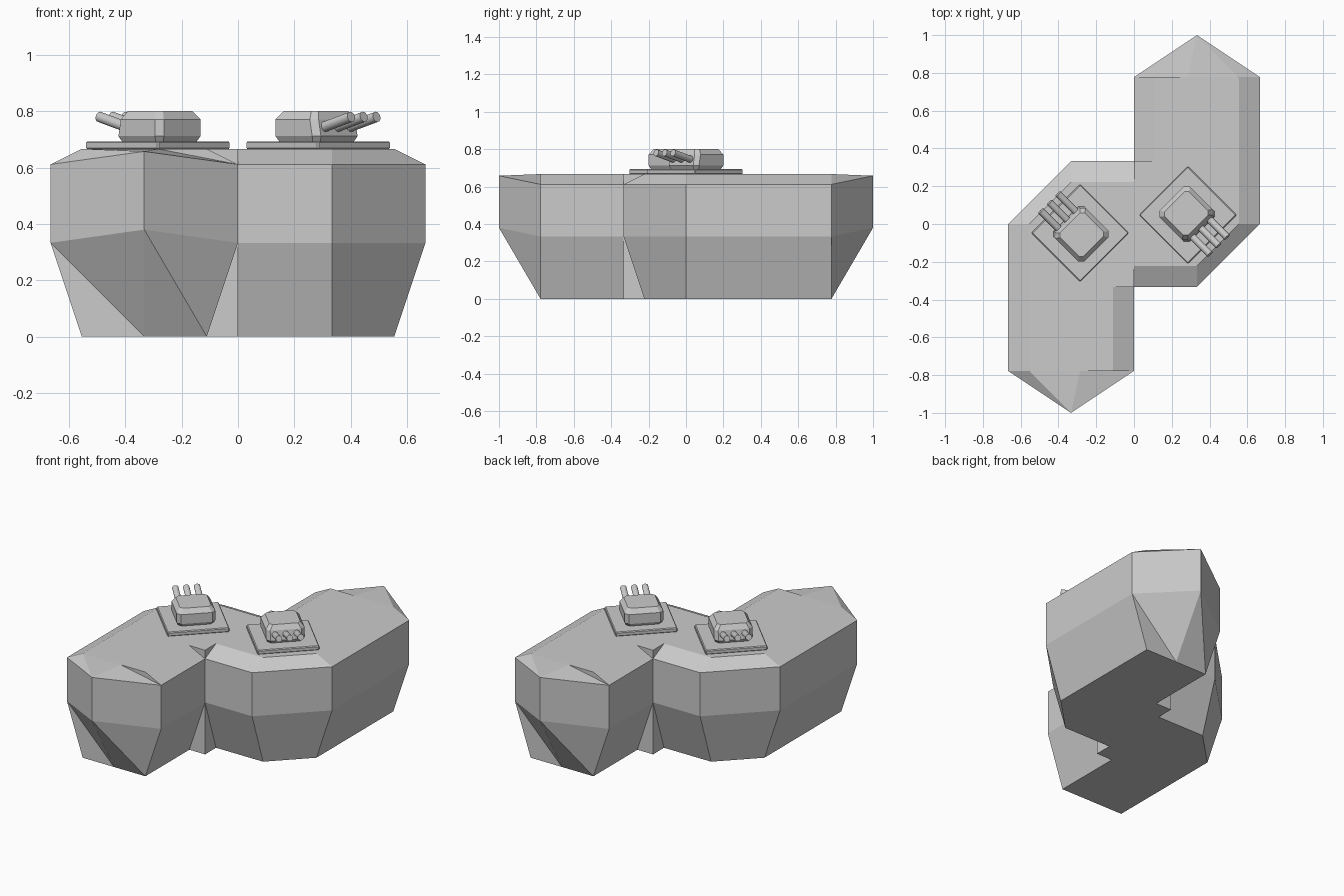
import bpy, bmesh, math
from mathutils import Matrix, Vector

if "Cube" in bpy.data.objects:
    bpy.data.objects.remove(bpy.data.objects["Cube"])


def finish(bm, name, matrix=None):
    bmesh.ops.recalc_face_normals(bm, faces=bm.faces)
    if matrix is not None:
        bm.transform(matrix)
    me = bpy.data.meshes.new(name)
    bm.to_mesh(me)
    bm.free()
    ob = bpy.data.objects.new(name, me)
    bpy.context.collection.objects.link(ob)
    return ob


# Hull: half outlines, repeated by a half turn about z
U = 1 / 9
RIM = {"A": (-6*U, 0), "B": (-6*U, -7*U), "T": (-3*U, -1), "C": (0, -7*U),
       "D": (0, -3*U), "E": (3*U, -3*U)}
CAP = {"a": (-5*U, 0), "b": (-5*U, -7*U), "k": (-3*U, -7*U), "c": (-U, -7*U),
       "d": (-U, -3*U), "e": (0, -3*U), "f": (0, -2*U), "g": (3*U, -2*U)}
SIDES = ["ABba", "CcdD", "Dde", "Def", "DfgE", "EgxX"]   # x, X = start of next half
LOW_TIP = ["Bbk", "BkT", "Tkc", "TcC"]
HIGH_TIP = ["BbT", "bkT", "kCT", "kcC"]


def build_hull():
    bm = bmesh.new()

    def ring(points, z, tip_rise=0.0, apex=None):
        halves = []
        for s in (1, -1):
            half = {}
            for key, (x, y) in points.items():
                if key == "k" and apex is not None:
                    x = apex
                half[key] = bm.verts.new((s*x, s*y, z + (tip_rise if key == "T" else 0)))
            halves.append(half)
        return halves

    bottom = ring(CAP, 0)
    low = ring(RIM, 0.333, 0.047)
    high = ring(RIM, 0.612, 0.046)
    top = ring(CAP, 0.667, apex=-0.285)

    for rim, cap, tip in ((low, bottom, LOW_TIP), (high, top, HIGH_TIP)):
        for i in (0, 1):
            v = {**rim[i], **cap[i], "X": rim[1-i]["A"], "x": cap[1-i]["a"]}
            for f in SIDES + tip:
                bm.faces.new([v[k] for k in f])
        bm.faces.new([v for half in cap for v in half.values()])
    lo = [v for half in low for v in half.values()]
    hi = [v for half in high for v in half.values()]
    for i in range(len(lo)):
        j = (i + 1) % len(lo)
        bm.faces.new((lo[i], lo[j], hi[j], hi[i]))
    finish(bm, "hull")


# Turret: local frame has the barrels pointing to -y
def build_turret(prefix, x, y, angle):
    place = Matrix.Translation((x, y, 0)) @ Matrix.Rotation(math.radians(angle), 4, 'Z')

    # base plate
    bm = bmesh.new()
    bmesh.ops.create_cube(bm, size=1, matrix=Matrix.Translation((0, 0, 0.680))
                          @ Matrix.Diagonal((0.365, 0.365, 0.028, 1)))
    bmesh.ops.bevel(bm, geom=bm.edges[:], offset=0.005, segments=1, affect='EDGES')
    finish(bm, prefix + "_base_plate", place)

    # gun house: chamfered square lofted through four levels
    bm = bmesh.new()
    rings = []
    for z, h, front, c in ((0.694, 0.104, 0.0, 0.02), (0.712, 0.114, 0.0, 0.022),
                           (0.772, 0.114, 0.012, 0.022), (0.802, 0.092, 0.008, 0.018)):
        n = -h + front
        pts = [(-h+c, n), (h-c, n), (h, n+c), (h, h-c), (h-c, h), (-h+c, h), (-h, h-c), (-h, n+c)]
        rings.append([bm.verts.new((px, py + 0.008, z)) for px, py in pts])
    for r0, r1 in zip(rings, rings[1:]):
        for i in range(8):
            j = (i + 1) % 8
            bm.faces.new((r0[i], r0[j], r1[j], r1[i]))
    bm.faces.new(rings[0])
    bm.faces.new(rings[-1])
    finish(bm, prefix + "_gun_house", place)

    # three raised barrels
    bm = bmesh.new()
    for bx in (-0.064, 0, 0.064):
        a, b = Vector((bx, -0.06, 0.736)), Vector((bx, -0.23, 0.781))
        d = b - a
        bmesh.ops.create_cone(bm, cap_ends=True, segments=12, radius1=0.019, radius2=0.019,
                              depth=d.length,
                              matrix=Matrix.Translation((a + b) / 2)
                              @ d.to_track_quat('Z', 'Y').to_matrix().to_4x4())
    ob = finish(bm, prefix + "_barrels", place)
    for p in ob.data.polygons:
        p.use_smooth = len(p.vertices) == 4
    bm = bmesh.new()
    bm.from_mesh(ob.data)
    for e in bm.edges:
        e.smooth = e.calc_face_angle(0) < math.radians(40)
    bm.to_mesh(ob.data)
    bm.free()


build_hull()
build_turret("right_turret", 0.285, 0.048, 45)
build_turret("left_turret", -0.285, -0.048, 225)
